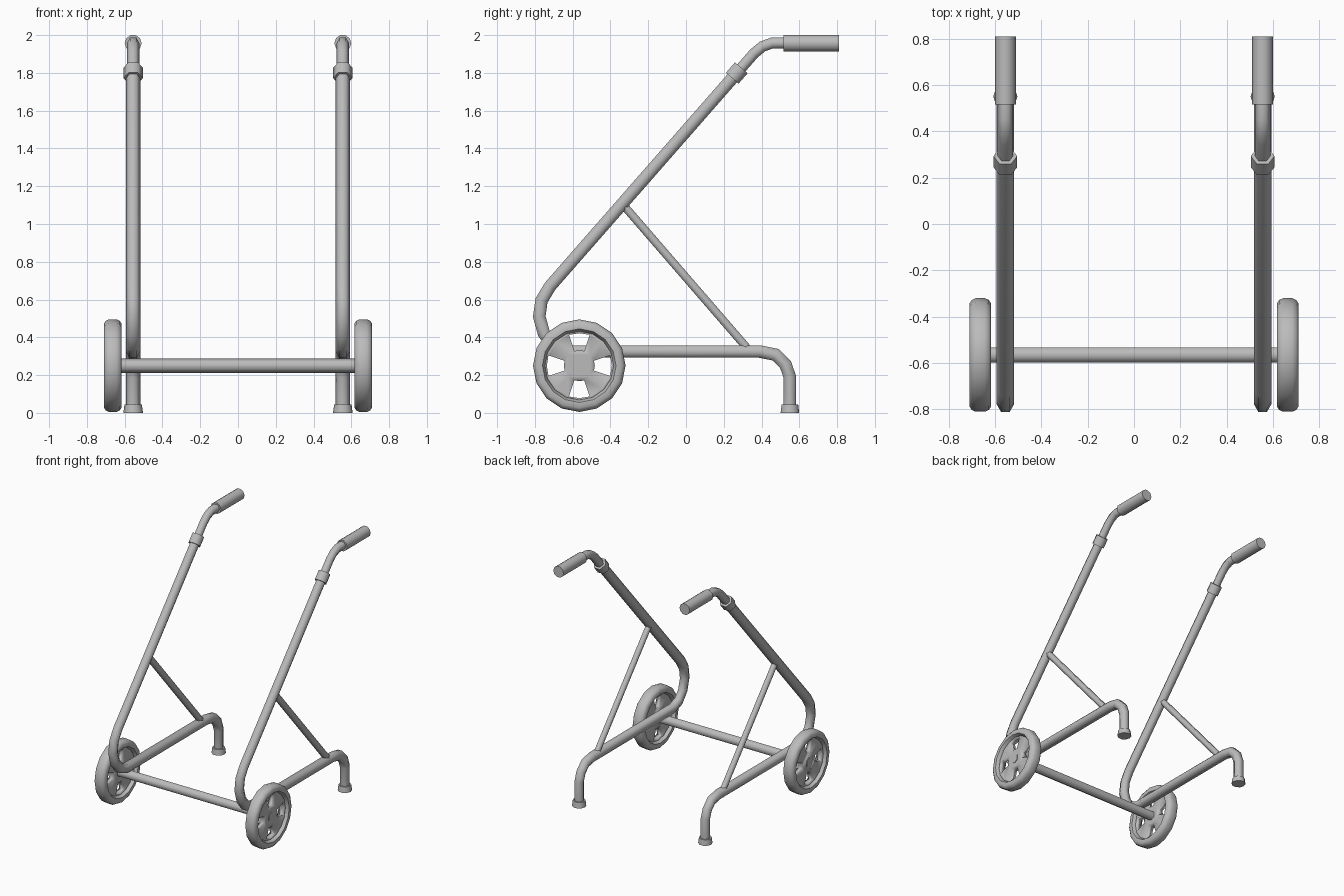
import bpy, bmesh
from math import sin, cos, pi, radians
from mathutils import Vector, Matrix

if "Cube" in bpy.data.objects:
    bpy.data.objects.remove(bpy.data.objects["Cube"])

GREY = (0.5, 0.5, 0.5, 1)
grey = bpy.data.materials.new("plain grey")
grey.use_nodes = True
grey.diffuse_color = GREY
grey.node_tree.nodes["Principled BSDF"].inputs["Base Color"].default_value = GREY


def finish(name, bm, angle):
    bmesh.ops.recalc_face_normals(bm, faces=bm.faces)
    mesh = bpy.data.meshes.new(name)
    bm.to_mesh(mesh)
    bm.free()
    mesh.materials.append(grey)
    obj = bpy.data.objects.new(name, mesh)
    bpy.context.collection.objects.link(obj)
    bpy.ops.object.select_all(action='DESELECT')
    obj.select_set(True)
    bpy.context.view_layer.objects.active = obj
    bpy.ops.object.shade_smooth_by_angle(angle=radians(angle))
    return obj


def bridge(bm, a, b):
    n = len(a)
    for i in range(n):
        bm.faces.new((a[i], a[(i + 1) % n], b[(i + 1) % n], b[i]))


def tube(name, x, path, radii, sides=6):
    """Sweep a polygon along a path of (y, z) points, with mitred bends."""
    pts = [Vector(p) for p in path]
    if not isinstance(radii, tuple):
        radii = (radii,) * len(pts)
    bm = bmesh.new()
    rings = []
    for i, p in enumerate(pts):
        before = (p - pts[i - 1]).normalized() if i else None
        after = (pts[i + 1] - p).normalized() if i < len(pts) - 1 else None
        d = ((before or after) + (after or before)).normalized()
        stretch = 1 / d.dot(before or after)
        side = Vector((-d.y, d.x)) * stretch
        ring = []
        for k in range(sides):
            a = 2 * pi * k / sides
            q = p + side * radii[i] * sin(a)
            ring.append(bm.verts.new((x + radii[i] * cos(a), q.x, q.y)))
        rings.append(ring)
    for a, b in zip(rings, rings[1:]):
        bridge(bm, a, b)
    bm.faces.new(rings[0])
    bm.faces.new(rings[-1])
    return finish(name, bm, 65)


def wheel_ring(bm, r, x, angles):
    return [bm.verts.new((x, r * cos(a), r * sin(a))) for a in angles]


def tyre(name, centre):
    profile = [(.18, .02), (.195, .046), (.222, .047), (.237, .037), (.245, .02)]
    profile += [(r, -w) for r, w in reversed(profile)]
    angles = [2 * pi * k / 16 for k in range(16)]
    bm = bmesh.new()
    rings = [wheel_ring(bm, r, x, angles) for r, x in profile]
    for i, ring in enumerate(rings):
        bridge(bm, ring, rings[(i + 1) % len(rings)])
    finish(name, bm, 50).location = centre


def spoked_disc(name, centre):
    # four window openings between four broad spokes
    offsets = (-18.5, 0, 18.5, 45)
    angles = [radians(90 * q + o) for q in range(4) for o in offsets]
    bm = bmesh.new()
    inner, middle, outer = [wheel_ring(bm, r, 0, angles) for r in (.082, .172, .188)]
    bm.faces.new(inner)
    bridge(bm, middle, outer)
    n = len(angles)
    for i in range(n):
        if i % 4 >= 2:
            j = (i + 1) % n
            bm.faces.new((inner[i], inner[j], middle[j], middle[i]))
    obj = finish(name, bm, 30)
    obj.location = centre
    solid = obj.modifiers.new("thickness", 'SOLIDIFY')
    solid.thickness = .045
    solid.offset = 0


AXLE_Y, AXLE_Z = -.565, .25

for side, s in (("left", 1), ("right", -1)):
    x = .555 * s
    # one bent tube: rear leg, lower rail, front bend and sloping upright
    tube(side + "_frame", x,
         [(.55, .02), (.55, .19), (.527, .255), (.475, .308), (.39, .325),
          (-.62, .325), (-.70, .355), (-.752, .42), (-.777, .51),
          (-.765, .595), (-.72, .67), (.27, 1.8)], .038)
    tube(side + "_brace", x, [(-.34, 1.11), (.335, .33)], .025)
    tube(side + "_collar", x, [(.245, 1.772), (.293, 1.827)], .051)
    tube(side + "_handle", x,
         [(.26, 1.789), (.36, 1.903), (.405, 1.94), (.455, 1.958), (.54, 1.958)], .033)
    tube(side + "_grip", x, [(.515, 1.957), (.81, 1.957)], .045, 10)
    tube(side + "_foot", x, [(.55, 0), (.55, .045)], (.052, .046), 10)
    centre = (.663 * s, AXLE_Y, AXLE_Z)
    tyre(side + "_tyre", centre)
    spoked_disc(side + "_wheel_disc", centre)

# axle joining the two wheels
bm = bmesh.new()
bmesh.ops.create_cone(bm, cap_ends=True, segments=6, radius1=.038, radius2=.038, depth=1.38,
                      matrix=Matrix.Rotation(pi / 2, 4, 'Y'))
low, high = max(v.co.z for v in bm.verts), max(v.co.y for v in bm.verts)
if high > low:
    bmesh.ops.rotate(bm, verts=bm.verts, matrix=Matrix.Rotation(pi / 6, 3, 'X'))
finish("axle", bm, 65).location = (0, AXLE_Y, AXLE_Z)
